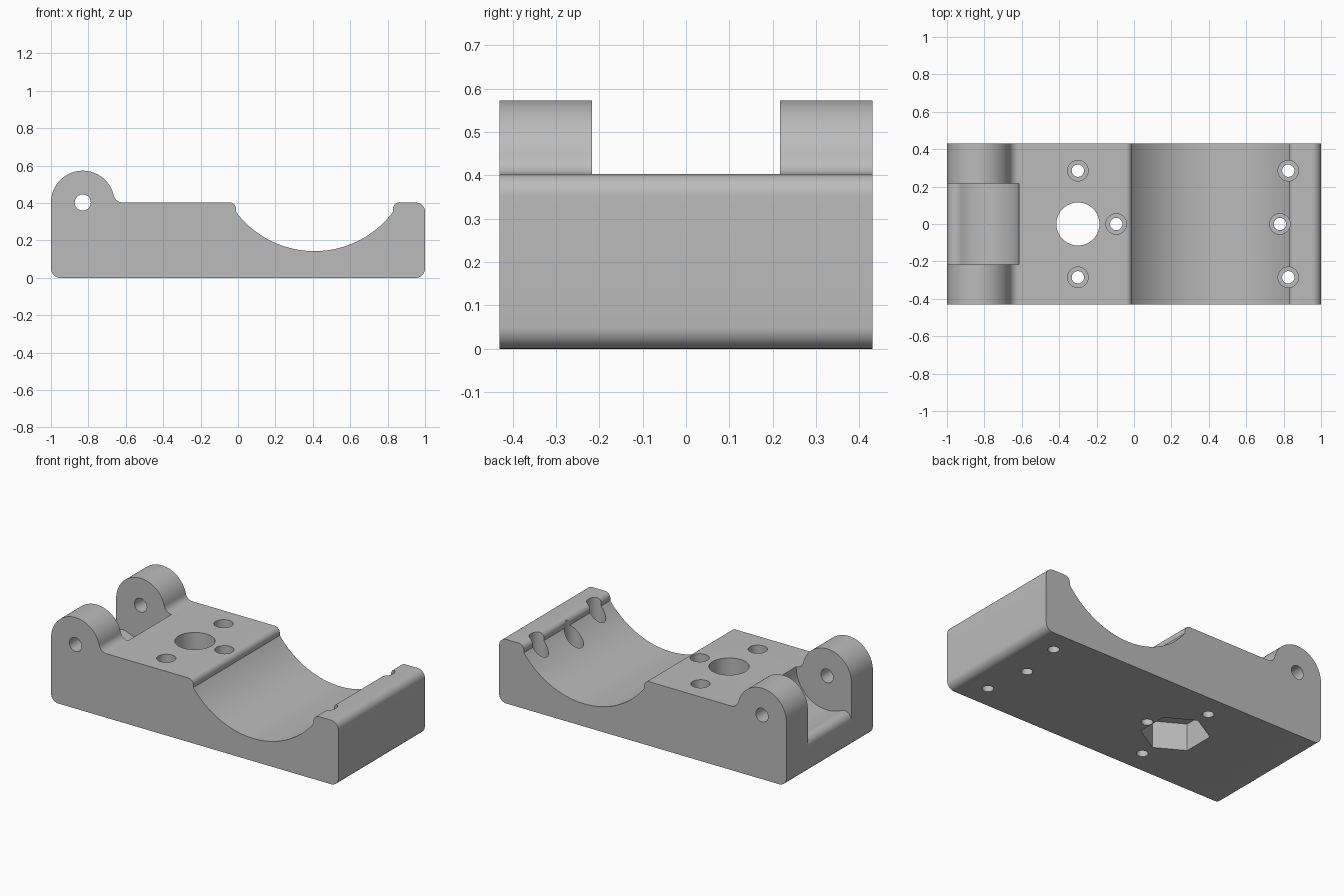
import bpy
import bmesh
import math

cube = bpy.data.objects.get("Cube")
if cube:
    bpy.data.objects.remove(cube, do_unlink=True)

HALF = 0.43            # half width in y
TOP = 0.403            # deck height
PIVOT = (-0.83, TOP)   # hinge pin centre
EAR_R = 0.17
SLOT_R = 0.215         # clearance around the pin
SLOT_HALF = 0.217
FIL = 0.05
SADDLE_X, SADDLE_R, SADDLE_Z = 0.409, 0.525, 0.143

grey = bpy.data.materials.new("plain_grey")
grey.use_nodes = True
colour = (0.5, 0.5, 0.5, 1)
grey.diffuse_color = colour
grey.node_tree.nodes["Principled BSDF"].inputs["Base Color"].default_value = colour


def arc(cx, cz, r, a0, a1, n=10):
    """Points on an arc, angles in degrees."""
    return [(cx + r * math.cos(math.radians(a0 + (a1 - a0) * i / n)),
             cz + r * math.sin(math.radians(a0 + (a1 - a0) * i / n))) for i in range(n + 1)]


def prism(name, points, half):
    """Extrude an x-z outline along y."""
    bm = bmesh.new()
    face = bm.faces.new([bm.verts.new((x, -half, z)) for x, z in points])
    new = bmesh.ops.extrude_face_region(bm, geom=[face])["geom"]
    bmesh.ops.translate(bm, vec=(0, 2 * half, 0),
                        verts=[v for v in new if isinstance(v, bmesh.types.BMVert)])
    bmesh.ops.recalc_face_normals(bm, faces=bm.faces)
    return finish(name, bm)


def drill(name, x, y, r, z0, z1, sides=48, turn=0):
    """Vertical cylinder or hexagon cutter."""
    bm = bmesh.new()
    pts = [(x + r * math.cos(turn + math.tau * i / sides),
            y + r * math.sin(turn + math.tau * i / sides), z0) for i in range(sides)]
    face = bm.faces.new([bm.verts.new(p) for p in pts])
    new = bmesh.ops.extrude_face_region(bm, geom=[face])["geom"]
    bmesh.ops.translate(bm, vec=(0, 0, z1 - z0),
                        verts=[v for v in new if isinstance(v, bmesh.types.BMVert)])
    bmesh.ops.recalc_face_normals(bm, faces=bm.faces)
    return finish(name, bm)


def finish(name, bm):
    mesh = bpy.data.meshes.new(name)
    bm.to_mesh(mesh)
    bm.free()
    mesh.materials.append(grey)
    obj = bpy.data.objects.new(name, mesh)
    bpy.context.collection.objects.link(obj)
    return obj


def cut(target, cutter):
    cutter.hide_render = True
    mod = target.modifiers.new("cut", 'BOOLEAN')
    mod.operation = 'DIFFERENCE'
    mod.solver = 'EXACT'
    mod.object = cutter
    bpy.context.view_layer.objects.active = target
    bpy.ops.object.modifier_apply(modifier=mod.name)
    bpy.data.objects.remove(cutter, do_unlink=True)


# Body outline: base, end lip, saddle, deck, ear
px, pz = PIVOT
saddle_cz = SADDLE_Z + SADDLE_R
x_left, x_right = -0.01, 0.828
half_angle = math.degrees(math.asin((x_right - SADDLE_X) / SADDLE_R))
tip = 0.035
reach = math.sqrt((EAR_R + FIL) ** 2 - FIL ** 2)
lean = math.degrees(math.atan2(FIL, reach))
outline = arc(-1 + FIL, FIL, FIL, 180, 270)
outline += arc(1 - FIL, FIL, FIL, 270, 360)
outline += arc(1 - FIL, TOP - FIL, FIL, 0, 90)
outline += arc(x_right + tip, TOP - tip, tip, 90, 180)
outline += arc(SADDLE_X, saddle_cz, SADDLE_R, -90 + half_angle, -90 - half_angle, 48)
outline += arc(x_left - tip, TOP - tip, tip, 0, 90)
outline += arc(px + reach, TOP + FIL, FIL, 270, 180 + lean)
outline += arc(px, pz, EAR_R, lean, 180, 40)[1:]
body = prism("hinged_clamp_body", outline, HALF)

# Slot between the ears, with a rounded outer lip
lip_x = -1 + FIL
drop = math.sqrt((SLOT_R + FIL) ** 2 - (lip_x - px) ** 2)
tilt = math.degrees(math.atan2(drop, px - lip_x))
slot = [(-1.1, pz - drop)] + arc(lip_x, pz - drop, FIL, 180, tilt)
slot += arc(px, pz, SLOT_R, 180 + tilt, 360, 32)[1:]
slot += [(px + SLOT_R, 0.8), (-1.1, 0.8)]
cut(body, prism("slot_cutter", slot, SLOT_HALF))

# Hinge pin hole
cut(body, prism("pin_cutter", arc(px, pz, 0.043, 0, 360, 40)[:-1], 0.6))

# Central bore and hexagonal pocket below
cut(body, drill("bore_cutter", -0.3, 0, 0.115, -0.1, 0.6, 64))
cut(body, drill("hex_cutter", -0.3, 0, 0.196, -0.1, 0.17, 6, math.pi / 6))

# Counterbored screw holes
screws = [(-0.3, 0.285), (-0.3, -0.285), (-0.095, 0),
          (0.825, 0.285), (0.825, -0.285), (0.78, 0)]
for x, y in screws:
    cut(body, drill("screw_cutter", x, y, 0.033, -0.1, 0.6, 32))
    cut(body, drill("counterbore_cutter", x, y, 0.055, 0.2, 0.6, 40))

# Smooth curved faces, keep edges crisp
bpy.ops.object.select_all(action='DESELECT')
body.select_set(True)
bpy.context.view_layer.objects.active = body
bpy.ops.object.shade_smooth_by_angle(angle=math.radians(30))
